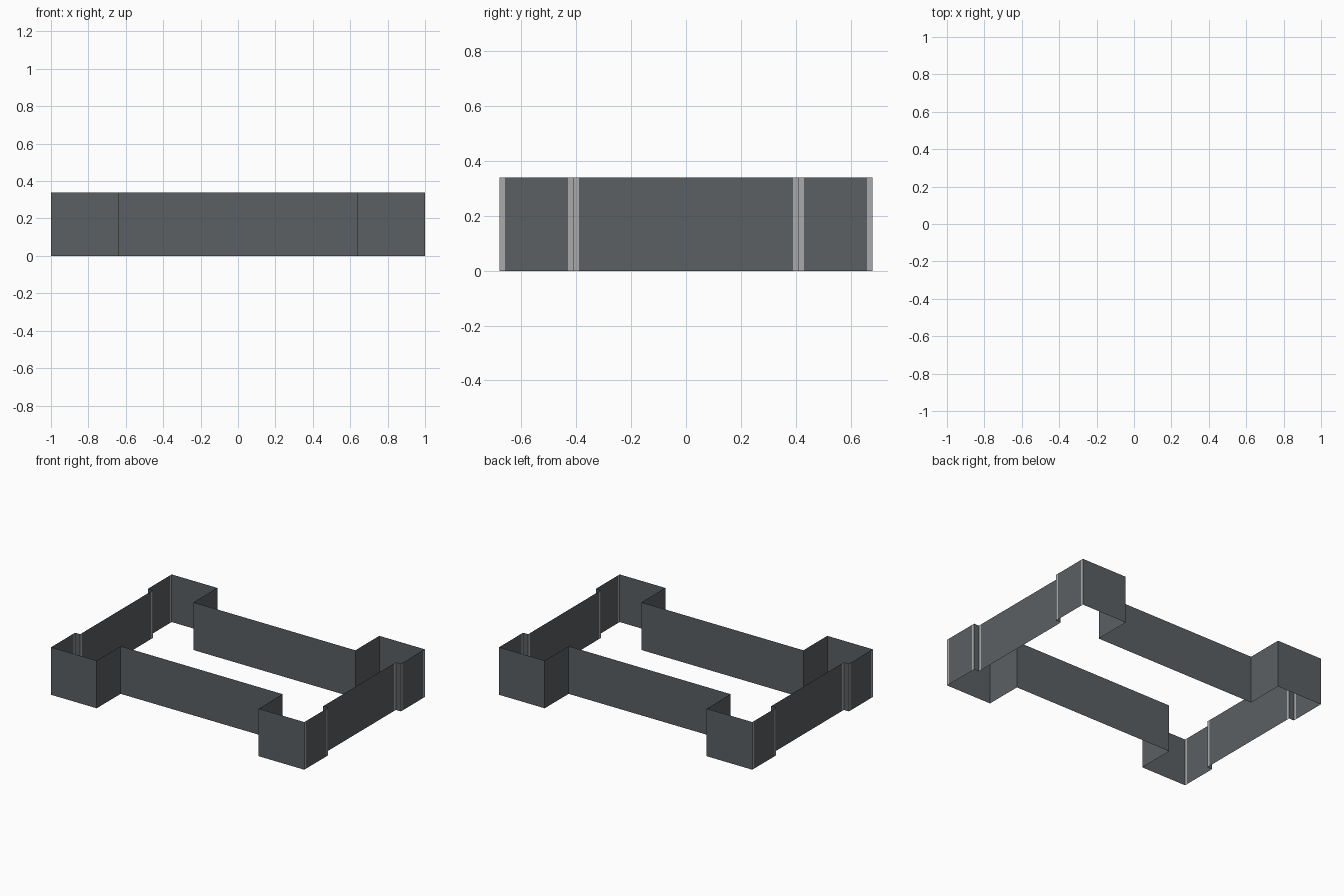
import bpy
import bmesh

if "Cube" in bpy.data.objects:
    bpy.data.objects.remove(bpy.data.objects["Cube"])

HEIGHT = 0.34


def make_material(name, color):
    mat = bpy.data.materials.new(name)
    mat.diffuse_color = (*color, 1.0)
    mat.use_nodes = True
    mat.node_tree.nodes["Principled BSDF"].inputs["Base Color"].default_value = mat.diffuse_color
    return mat


dark = make_material("dark grey", (0.105, 0.115, 0.123))
light = make_material("light grey", (0.40, 0.40, 0.40))

# One quarter of the wall outline, from mid front to mid right
quarter = [(0, -0.41), (0.64, -0.41), (0.64, -0.68), (1, -0.68), (1, -0.66),
           (1, -0.43), (1, -0.41), (0.96, -0.41), (0.96, -0.39), (0.96, 0)]

# Raise the outline into a thin open wall
bm = bmesh.new()
low = [bm.verts.new((x, y, 0)) for x, y in quarter]
high = [bm.verts.new((x, y, HEIGHT)) for x, y in quarter]
for i in range(len(quarter) - 1):
    face = bm.faces.new((low[i], low[i + 1], high[i + 1], high[i]))
    # Very narrow panels are the pale edge strips
    narrow = (low[i + 1].co - low[i].co).length < 0.03
    face.material_index = 1 if narrow else 0

mesh = bpy.data.meshes.new("perimeter_wall")
bm.to_mesh(mesh)
bm.free()
mesh.materials.append(dark)
mesh.materials.append(light)
wall = bpy.data.objects.new("perimeter_wall", mesh)
bpy.context.collection.objects.link(wall)

# Mirror to all four corners
mirror = wall.modifiers.new("four_corners", "MIRROR")
mirror.use_axis = (True, True, False)
mirror.use_clip = True
mirror.merge_threshold = 0.001
